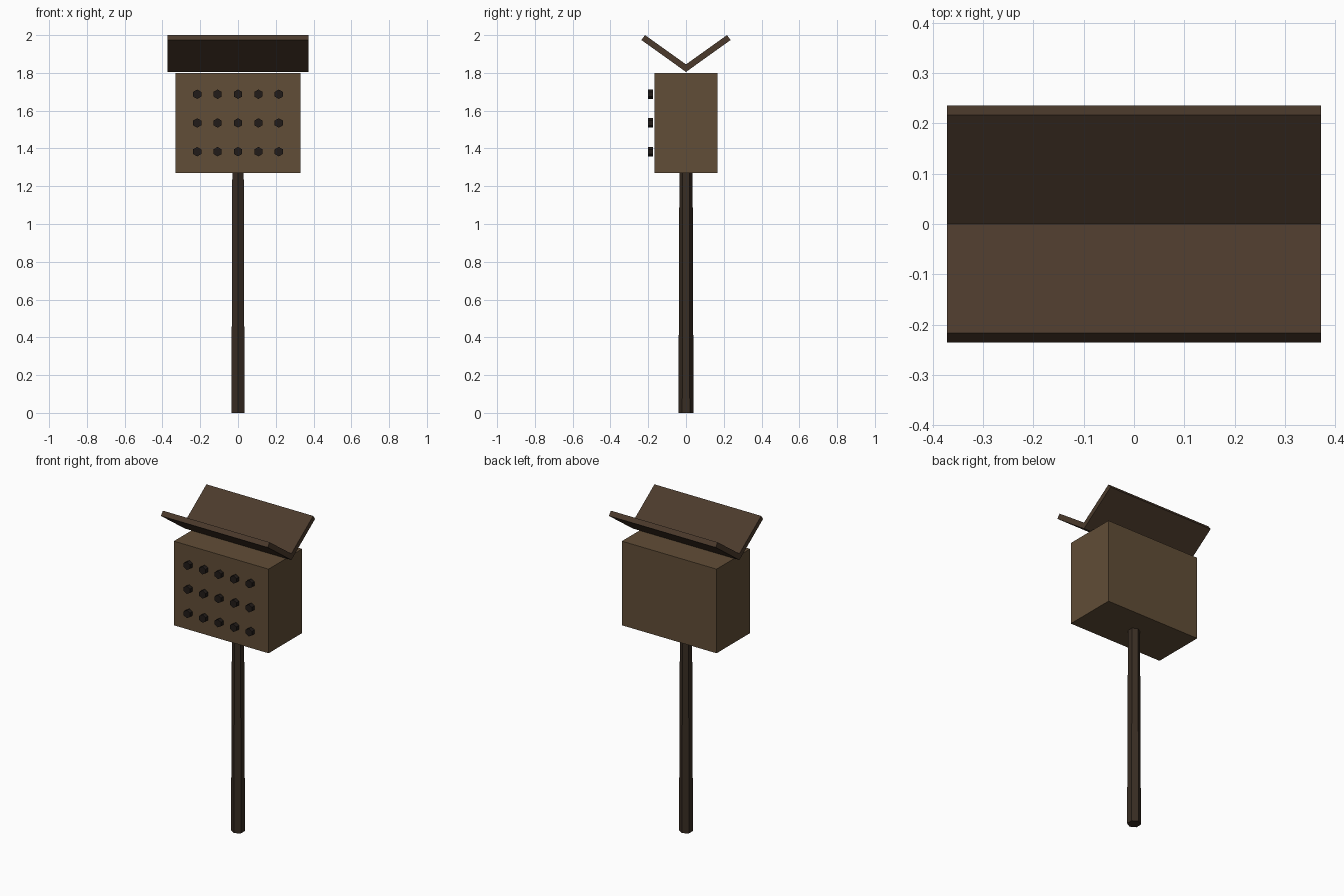
import bpy, bmesh, math

if "Cube" in bpy.data.objects:
    bpy.data.objects.remove(bpy.data.objects["Cube"])


def material(name, rgb):
    m = bpy.data.materials.new(name)
    m.diffuse_color = (*rgb, 1.0)
    m.use_nodes = True
    m.node_tree.nodes["Principled BSDF"].inputs["Base Color"].default_value = m.diffuse_color
    return m


BOX_WOOD = material("box_wood", (0.12, 0.075, 0.038))
ROOF_WOOD = material("roof_wood", (0.07, 0.042, 0.025))
POST_WOOD = material("post_wood", (0.04, 0.026, 0.017))
HOLE_DARK = material("hole_dark", (0.015, 0.011, 0.009))


def finish(name, mat):
    ob = bpy.context.object
    ob.name = name
    ob.data.name = name
    ob.data.materials.append(mat)
    return ob


# Tapered hexagonal post
POST_H = 1.275
bpy.ops.mesh.primitive_cone_add(vertices=6, radius1=0.04, radius2=0.035,
                                depth=POST_H, location=(0, 0, POST_H / 2))
finish("post", POST_WOOD)

# House box
bpy.ops.mesh.primitive_cube_add(size=1, location=(0, 0, 1.535))
box = finish("house_box", BOX_WOOD)
box.scale = (0.66, 0.334, 0.53)

# Entrance plugs: 5 x 3 hexagonal discs just in front of the box
for row in range(3):
    for col in range(5):
        bpy.ops.mesh.primitive_cylinder_add(
            vertices=6, radius=0.025, depth=0.026,
            location=((col - 2) * 0.108, -0.188, 1.535 + (row - 1) * 0.152),
            rotation=(math.pi / 2, 0, 0))
        plug = finish(f"entrance_{row + 1}_{col + 1}", HOLE_DARK)
        plug.rotation_euler = (math.pi / 2, 0, 0)

# Butterfly roof: one V profile per side, extruded along x
PROFILE = [(0, 1.805), (0.236, 1.974), (0.217, 2.0), (0, 1.845)]
HALF_X = 0.372
for side, name in ((-1, "front_roof_board"), (1, "back_roof_board")):
    bm = bmesh.new()
    face = bm.faces.new([bm.verts.new((-HALF_X, side * y, z)) for y, z in PROFILE])
    ext = bmesh.ops.extrude_face_region(bm, geom=[face])
    moved = [v for v in ext["geom"] if isinstance(v, bmesh.types.BMVert)]
    bmesh.ops.translate(bm, vec=(2 * HALF_X, 0, 0), verts=moved)
    bmesh.ops.recalc_face_normals(bm, faces=bm.faces)
    mesh = bpy.data.meshes.new(name)
    bm.to_mesh(mesh)
    bm.free()
    mesh.materials.append(ROOF_WOOD)
    bpy.context.collection.objects.link(bpy.data.objects.new(name, mesh))
